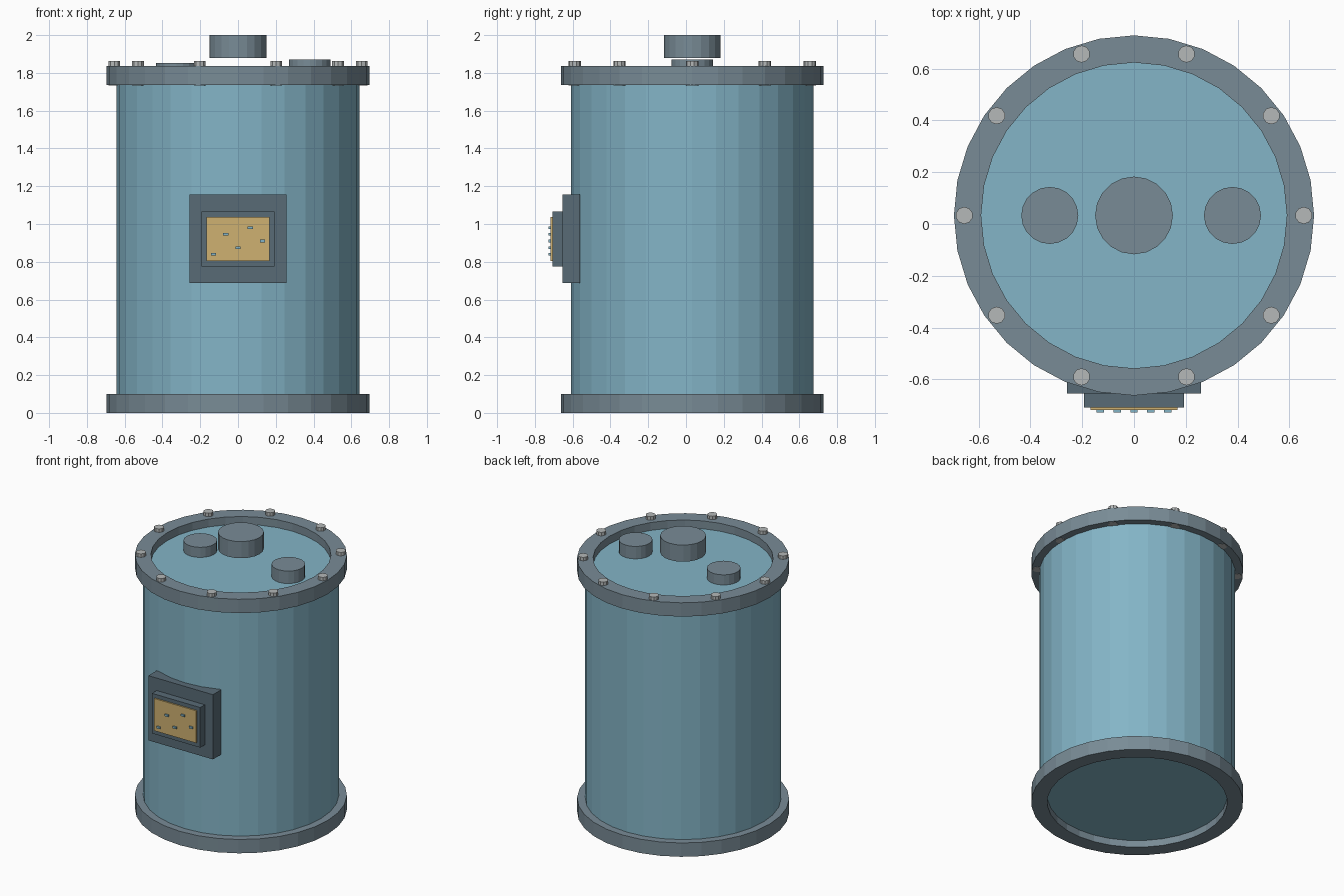
import bpy, bmesh, math
from mathutils import Matrix

if "Cube" in bpy.data.objects:
    bpy.data.objects.remove(bpy.data.objects["Cube"], do_unlink=True)

AXIS_Y = 0.033   # depth of the vessel's vertical axis
SIDES = 32


def material(name, rgb):
    m = bpy.data.materials.new(name)
    m.use_nodes = True
    m.diffuse_color = (*rgb, 1)
    m.node_tree.nodes["Principled BSDF"].inputs["Base Color"].default_value = (*rgb, 1)
    return m


BLUE = material("vessel blue", (0.23, 0.46, 0.57))
STEEL = material("flange steel grey", (0.19, 0.26, 0.305))
SLATE = material("dark slate", (0.098, 0.147, 0.181))
GOLD = material("gold panel", (0.62, 0.44, 0.165))
SILVER = material("bolt silver", (0.46, 0.48, 0.48))


def finish(name, bm, mat):
    bmesh.ops.recalc_face_normals(bm, faces=bm.faces)
    me = bpy.data.meshes.new(name)
    bm.to_mesh(me)
    bm.free()
    me.materials.append(mat)
    ob = bpy.data.objects.new(name, me)
    bpy.context.collection.objects.link(ob)
    return ob


def cylinder(name, x, y, radius, z0, z1, mat, sides):
    bm = bmesh.new()
    bmesh.ops.create_cone(bm, cap_ends=True, segments=sides, radius1=radius,
                          radius2=radius, depth=z1 - z0,
                          matrix=Matrix.Translation((x, y, (z0 + z1) / 2)))
    return finish(name, bm, mat)


def box(name, x0, x1, y0, y1, z0, z1, mat):
    bm = bmesh.new()
    centre = Matrix.Translation(((x0 + x1) / 2, (y0 + y1) / 2, (z0 + z1) / 2))
    size = Matrix.Diagonal((x1 - x0, y1 - y0, z1 - z0, 1))
    bmesh.ops.create_cube(bm, size=1, matrix=centre @ size)
    return finish(name, bm, mat)


def ring(name, inner, outer, z0, z1, mat):
    bm = bmesh.new()
    section = [(inner, z0), (outer, z0), (outer, z1), (inner, z1)]
    loops = []
    for i in range(SIDES):
        a = math.tau * i / SIDES
        loops.append([bm.verts.new((r * math.cos(a), AXIS_Y + r * math.sin(a), z))
                      for r, z in section])
    for i, here in enumerate(loops):
        there = loops[(i + 1) % SIDES]
        for k in range(4):
            n = (k + 1) % 4
            bm.faces.new((here[k], there[k], there[n], here[n]))
    return finish(name, bm, mat)


# Vessel, its ends sunk inside the two flanges
cylinder("vessel_body", 0, AXIS_Y, 0.642, 0.05, 1.78, BLUE, SIDES)
ring("bottom_flange", 0.59, 0.695, 0, 0.1, STEEL)
ring("top_flange", 0.59, 0.695, 1.737, 1.837, STEEL)

# Ports above the lid
cylinder("centre_port", 0, AXIS_Y, 0.15, 1.88, 2.0, STEEL, 20)
cylinder("left_port", 0.38, AXIS_Y, 0.11, 1.77, 1.87, STEEL, 20)
cylinder("right_port", -0.325, AXIS_Y, 0.11, 1.77, 1.853, STEEL, 20)

# Flange bolts
for i in range(10):
    a = math.tau * i / 10
    cylinder(f"flange_bolt_{i + 1}", 0.655 * math.cos(a), AXIS_Y + 0.655 * math.sin(a),
             0.033, 1.734, 1.862, SILVER, 10)

# Front control panel
box("panel_mount", -0.258, 0.258, -0.655, -0.56, 0.687, 1.155, SLATE)
box("panel_housing", -0.193, 0.193, -0.708, -0.65, 0.775, 1.065, SLATE)
box("panel_face", -0.168, 0.168, -0.718, -0.70, 0.805, 1.038, GOLD)

# Small contacts on the panel face
for i, z in enumerate((0.84, 0.945, 0.875, 0.98, 0.91)):
    x = (i - 2) * 0.065
    box(f"panel_contact_{i + 1}", x - 0.014, x + 0.014, -0.728, -0.71,
        z - 0.007, z + 0.007, BLUE)
